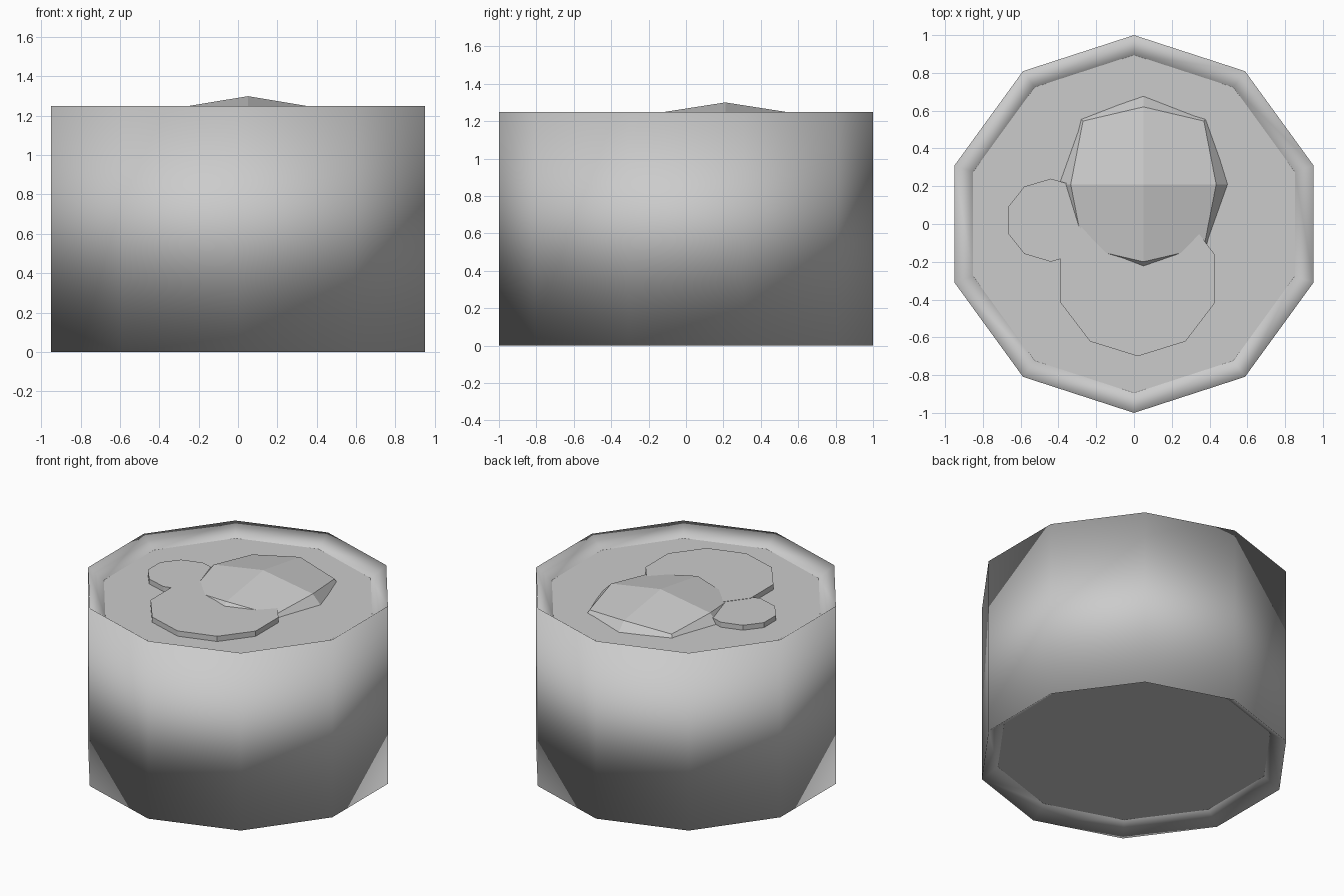
import bpy, bmesh
from math import sin, cos, pi

SIDES = 10
HEIGHT = 1.25
RECESS = 0.075
FLOOR = HEIGHT - RECESS

cube = bpy.data.objects.get("Cube")
if cube:
    bpy.data.objects.remove(cube, do_unlink=True)

grey = bpy.data.materials.new("light_grey")
grey.use_nodes = True
grey.diffuse_color = (0.6, 0.6, 0.6, 1)
bsdf = next(n for n in grey.node_tree.nodes if n.type == "BSDF_PRINCIPLED")
bsdf.inputs["Base Color"].default_value = grey.diffuse_color


def ring(bm, rx, ry, z, cx=0, cy=0):
    """Horizontal ten-sided loop with a corner on the y axis."""
    angles = [pi / 2 + 2 * pi * i / SIDES for i in range(SIDES)]
    return [bm.verts.new((cx + rx * cos(a), cy + ry * sin(a), z)) for a in angles]


def bridge(bm, low, high, smooth=False):
    n = len(low)
    for i in range(n):
        j = (i + 1) % n
        face = bm.faces.new((low[i], low[j], high[j], high[i]))
        face.smooth = smooth


def finish(bm, name):
    bmesh.ops.recalc_face_normals(bm, faces=bm.faces)
    mesh = bpy.data.meshes.new(name)
    bm.to_mesh(mesh)
    bm.free()
    mesh.materials.append(grey)
    obj = bpy.data.objects.new(name, mesh)
    bpy.context.collection.objects.link(obj)
    return obj


# Drum: smooth wall and sloping rims, flat recessed ends
bm = bmesh.new()
profile = [(0.895, RECESS), (1, 0), (1, HEIGHT), (0.895, FLOOR)]
loops = [ring(bm, r, r, z) for r, z in profile]
for low, high in zip(loops, loops[1:]):
    bridge(bm, low, high, smooth=True)
bm.faces.new(loops[0])
bm.faces.new(loops[-1])
finish(bm, "drum")


# Thin flat pieces lying on the recessed top
def flat_piece(name, cx, cy, rx, ry, top):
    bm = bmesh.new()
    low = ring(bm, rx, ry, FLOOR - 0.02, cx, cy)
    high = ring(bm, rx, ry, top, cx, cy)
    bridge(bm, low, high)
    bm.faces.new(low)
    bm.faces.new(high)
    finish(bm, name)


flat_piece("large_flat_piece", 0.02, -0.29, 0.43, 0.41, 1.212)
flat_piece("small_flat_piece", -0.44, 0.02, 0.24, 0.22, 1.21)

# Faceted mound: four sloping top panels over flared sides
bm = bmesh.new()
CX, CY = 0.05, 0.21


def eight_loop(mid_x, mid_y, mid_z, corner_x, corner_y, corner_z):
    verts = []
    for i in range(8):
        a = i * pi / 4
        sx, sy = round(cos(a)), round(sin(a))
        if i % 2:
            co = (CX + sx * corner_x, CY + sy * corner_y, corner_z)
        else:
            co = (CX + sx * mid_x, CY + sy * mid_y, mid_z)
        verts.append(bm.verts.new(co))
    return verts


base = eight_loop(0.46, 0.48, 1.16, 0.335, 0.35, 1.16)
edge = eight_loop(0.385, 0.41, 1.236, 0.32, 0.335, 1.197)
peak = bm.verts.new((CX, CY, 1.3))
bridge(bm, base, edge)
for i in range(0, 8, 2):
    bm.faces.new((peak, edge[i], edge[i + 1], edge[(i + 2) % 8]))
bm.faces.new(base)
finish(bm, "mound")
